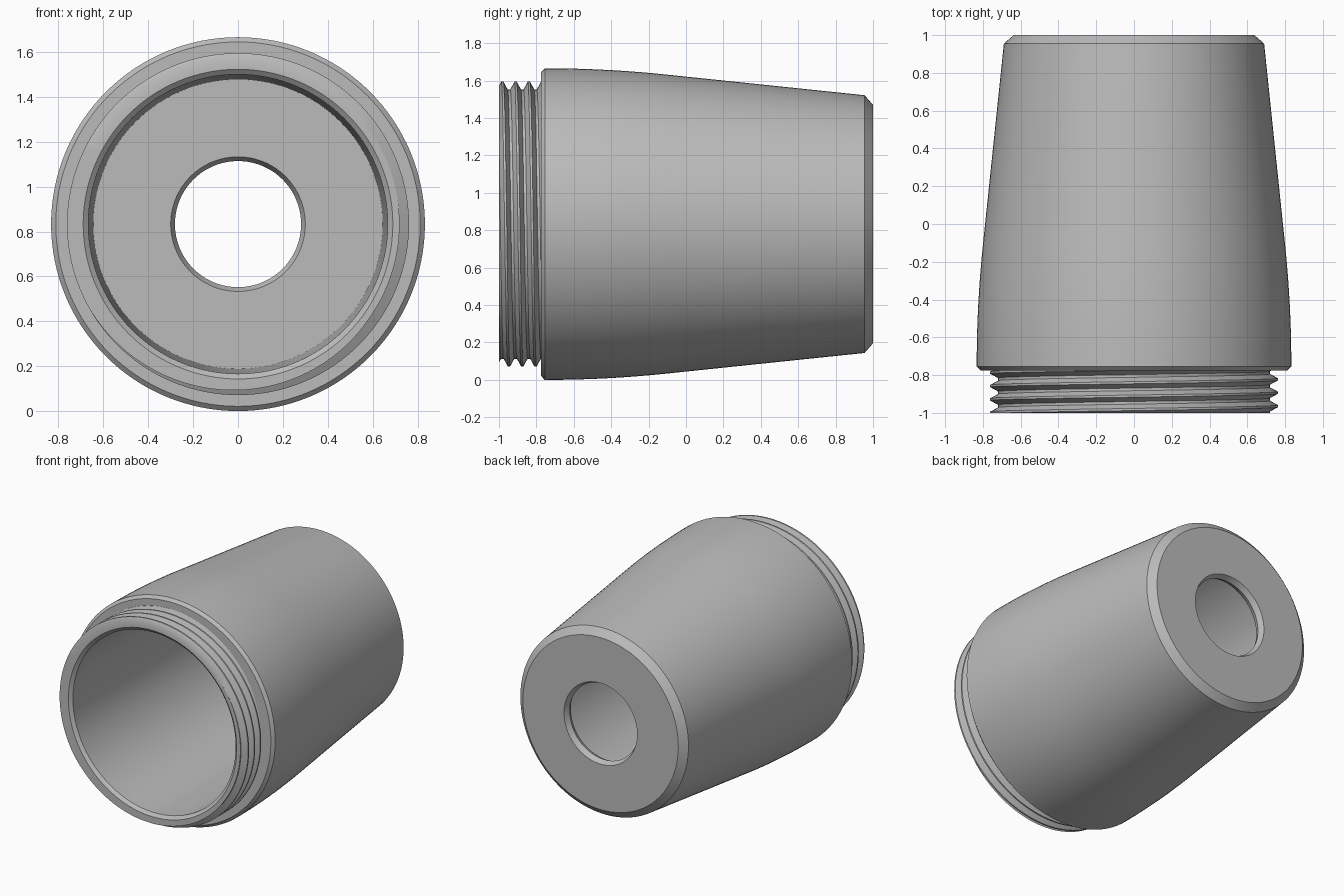
import bpy
import bmesh
from math import sin, cos, pi, radians

if "Cube" in bpy.data.objects:
    bpy.data.objects.remove(bpy.data.objects["Cube"])

SEGMENTS = 128
AXIS_Z = 0.833                     # height of the horizontal axis
FRONT, SHOULDER, BACK = -1.0, -0.775, 1.0
ROOT, CREST, PITCH = 0.72, 0.762, 0.071

grey = bpy.data.materials.new("satin_grey")
grey.use_nodes = True
grey.diffuse_color = (0.5, 0.5, 0.5, 1)
grey.node_tree.nodes["Principled BSDF"].inputs["Base Color"].default_value = (0.5, 0.5, 0.5, 1)


def revolve(name, column):
    """Sweep around the y axis; column(angle) lists (radius, y) pairs."""
    bm = bmesh.new()
    previous = None
    for i in range(SEGMENTS + 1):
        a = 2 * pi * i / SEGMENTS
        verts = [bm.verts.new((r * cos(a), y, AXIS_Z + r * sin(a))) for r, y in column(a)]
        if previous:
            for j in range(len(verts) - 1):
                bm.faces.new((previous[j], previous[j + 1], verts[j + 1], verts[j]))
        previous = verts
    bmesh.ops.remove_doubles(bm, verts=bm.verts, dist=1e-5)
    mesh = bpy.data.meshes.new(name)
    bm.to_mesh(mesh)
    bm.free()
    mesh.materials.append(grey)
    obj = bpy.data.objects.new(name, mesh)
    bpy.context.collection.objects.link(obj)
    bpy.ops.object.select_all(action="DESELECT")
    obj.select_set(True)
    bpy.context.view_layer.objects.active = obj
    bpy.ops.object.shade_smooth_by_angle(angle=radians(30))
    return obj


# Helical thread: flat crest, sloping flank, flat root
def thread_start(angle):
    return -0.84 + PITCH * (0.25 - angle / (2 * pi))


def thread_radius(angle, y):
    phase = ((y - thread_start(angle)) / PITCH) % 1.0
    distance = min(phase, 1.0 - phase)
    blend = min(max((distance - 0.08) / 0.32, 0), 1)
    return CREST + (ROOT - CREST) * blend


def thread_column(angle):
    points = [(0.69, FRONT)]
    for turn in range(-4, 4):
        for phase in (-0.4, -0.08, 0.08, 0.4):
            y = thread_start(angle) + (turn + phase) * PITCH
            y = min(max(y, FRONT), SHOULDER)
            points.append((thread_radius(angle, y), y))
    return points


revolve("threaded_collar", thread_column)

# Tapered housing: rounded into a straight cone, with chamfered ends
BEND_START, BEND_END, SLOPE = -0.75, -0.1, 0.105
outer = [(ROOT, SHOULDER), (0.812, SHOULDER), (0.833, -0.755)]
for k in range(13):
    t = k / 12
    y = BEND_START + (BEND_END - BEND_START) * t
    outer.append((0.833 - SLOPE * (BEND_END - BEND_START) * t * t / 2, y))
outer += [(0.689, 0.955), (0.637, BACK)]
revolve("tapered_housing", lambda a: outer)

# End wall with a round hole bevelled on both sides
end_wall = [(0.637, BACK), (0.30, BACK), (0.281, 0.96), (0.30, 0.92), (0.645, 0.92)]
revolve("end_wall", lambda a: end_wall)

# Slightly tapered bore with a bevelled mouth
bore = [(0.645, 0.92), (0.667, -0.98), (0.69, FRONT)]
revolve("bore", lambda a: bore)
